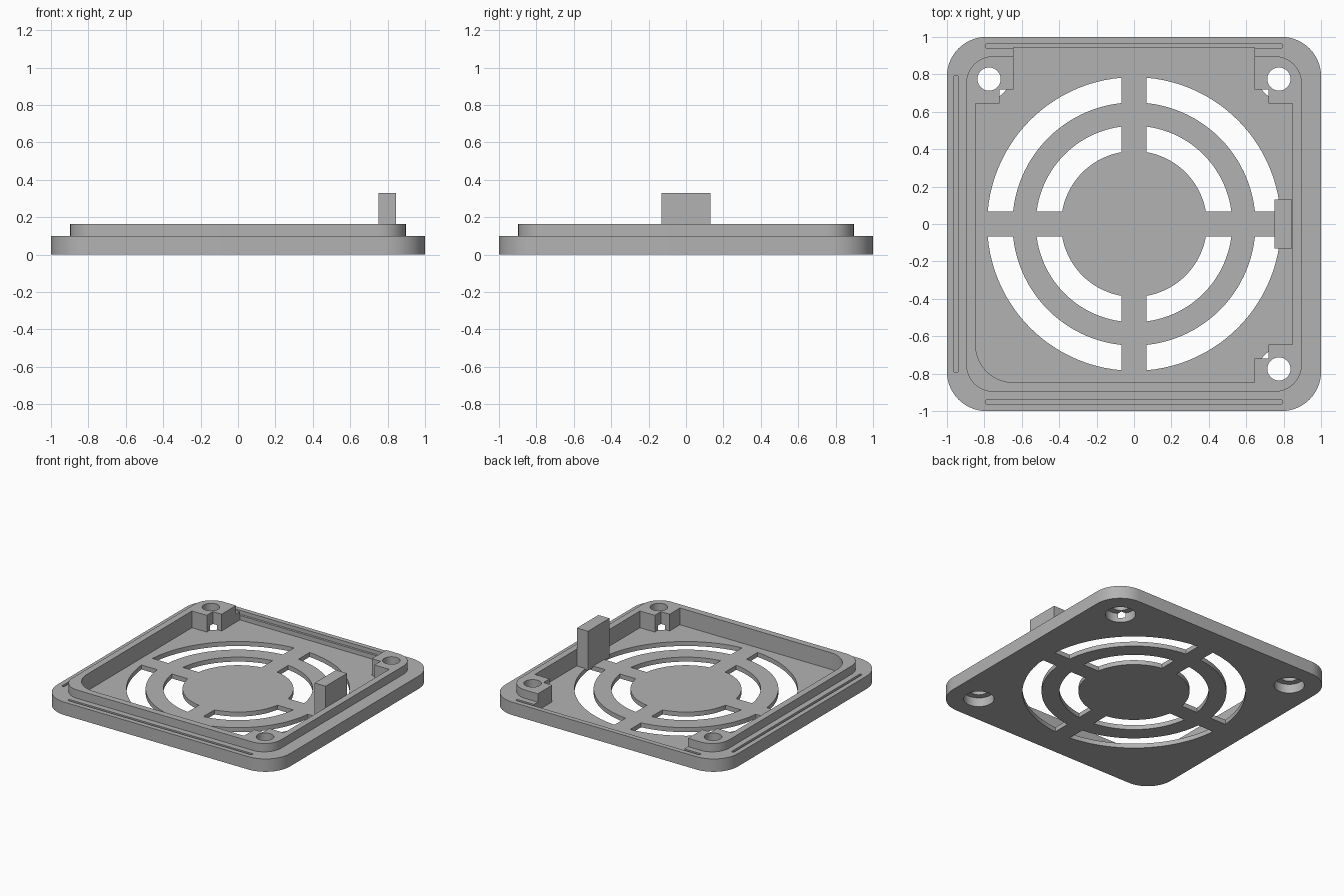
import bpy, bmesh
from math import cos, sin, pi, asin

default = bpy.data.objects.get("Cube")
if default:
    bpy.data.objects.remove(default)

FLOOR, BASE_TOP, RIM_TOP, CLIP_TOP = 0.035, 0.1, 0.165, 0.33
HOLE = 0.775

grey = bpy.data.materials.new("light grey plastic")
grey.use_nodes = True
colour = (0.45, 0.45, 0.45, 1)
grey.diffuse_color = colour
grey.node_tree.nodes["Principled BSDF"].inputs["Base Color"].default_value = colour


def arc(cx, cy, r, a0, a1, n):
    return [(cx + r * cos(a0 + (a1 - a0) * i / n), cy + r * sin(a0 + (a1 - a0) * i / n))
            for i in range(n + 1)]


def rounded_square(half, r):
    c = half - r
    points = []
    for k, (sx, sy) in enumerate([(1, 1), (-1, 1), (-1, -1), (1, -1)]):
        points += arc(sx * c, sy * c, r, k * pi / 2, (k + 1) * pi / 2, 14)
    return points


def rectangle(x0, x1, y0, y1):
    return [(x0, y0), (x1, y0), (x1, y1), (x0, y1)]


def circle(x, y, r):
    return arc(x, y, r, 0, 2 * pi, 40)[:-1]


def prism(name, outline, z0, z1):
    bm = bmesh.new()
    face = bm.faces.new([bm.verts.new((x, y, z0)) for x, y in outline])
    top = bmesh.ops.extrude_face_region(bm, geom=[face])["geom"]
    bmesh.ops.translate(bm, vec=(0, 0, z1 - z0),
                        verts=[v for v in top if isinstance(v, bmesh.types.BMVert)])
    bmesh.ops.recalc_face_normals(bm, faces=bm.faces)
    mesh = bpy.data.meshes.new(name)
    bm.to_mesh(mesh)
    bm.free()
    mesh.materials.append(grey)
    obj = bpy.data.objects.new(name, mesh)
    bpy.context.collection.objects.link(obj)
    return obj


def combine(target, other, operation):
    bpy.context.view_layer.objects.active = target
    mod = target.modifiers.new("combine", "BOOLEAN")
    mod.operation, mod.solver, mod.object = operation, "EXACT", other
    bpy.ops.object.modifier_apply(modifier=mod.name)
    bpy.data.objects.remove(other)


def cut(outline, z0, z1):
    combine(cover, prism("cutter", outline, z0, z1), "DIFFERENCE")


# Base plate with a raised locating rim
cover = prism("fan_cover", rounded_square(1, 0.21), 0, BASE_TOP)
combine(cover, prism("rim", rounded_square(0.897, 0.145), 0.05, RIM_TOP), "UNION")

# Recess, leaving stepped screw posts in three corners and an open back
wall, near, step, back = 0.847, 0.645, 0.72, 0.945
recess = [(wall, near), (step, near), (step, step), (near, step), (near, back),
          (-near, back), (-near, step), (-step, step), (-step, near), (-wall, near)]
recess += arc(-near, -near, wall - near, pi, 1.5 * pi, 14)
recess += [(near, -wall), (near, -step), (step, -step), (step, -near), (wall, -near)]
cut(recess, FLOOR, 0.3)

# Vent slots: two rings broken by a cross of bars
bar = 0.067
for inner, outer in [(0.39, 0.525), (0.65, 0.785)]:
    for k in range(4):
        a = k * pi / 2
        ao, ai = asin(bar / outer), asin(bar / inner)
        slot = arc(0, 0, outer, a + ao, a + pi / 2 - ao, 24)
        slot += arc(0, 0, inner, a + pi / 2 - ai, a + ai, 24)
        cut(slot, -0.1, 0.08)

# Screw holes with counterbores underneath
for sx, sy in [(1, 1), (-1, 1), (1, -1)]:
    cut(circle(sx * HOLE, sy * HOLE, 0.062), -0.1, 0.3)
    cut(circle(sx * HOLE, sy * HOLE, 0.107), -0.1, 0.07)

# Thin grooves along the left, front and back ledges
for groove in [rectangle(-0.962, -0.942, -0.79, 0.79),
               rectangle(-0.79, 0.79, -0.962, -0.942),
               rectangle(-0.79, 0.79, 0.942, 0.962)]:
    cut(groove, 0.07, 0.13)

bpy.ops.object.select_all(action="DESELECT")
cover.select_set(True)
bpy.context.view_layer.objects.active = cover
bpy.ops.object.shade_smooth_by_angle(angle=pi / 6)

# Upright tab beside the rim
prism("upright_tab", rectangle(0.75, 0.845, -0.132, 0.132), FLOOR - 0.01, CLIP_TOP)
